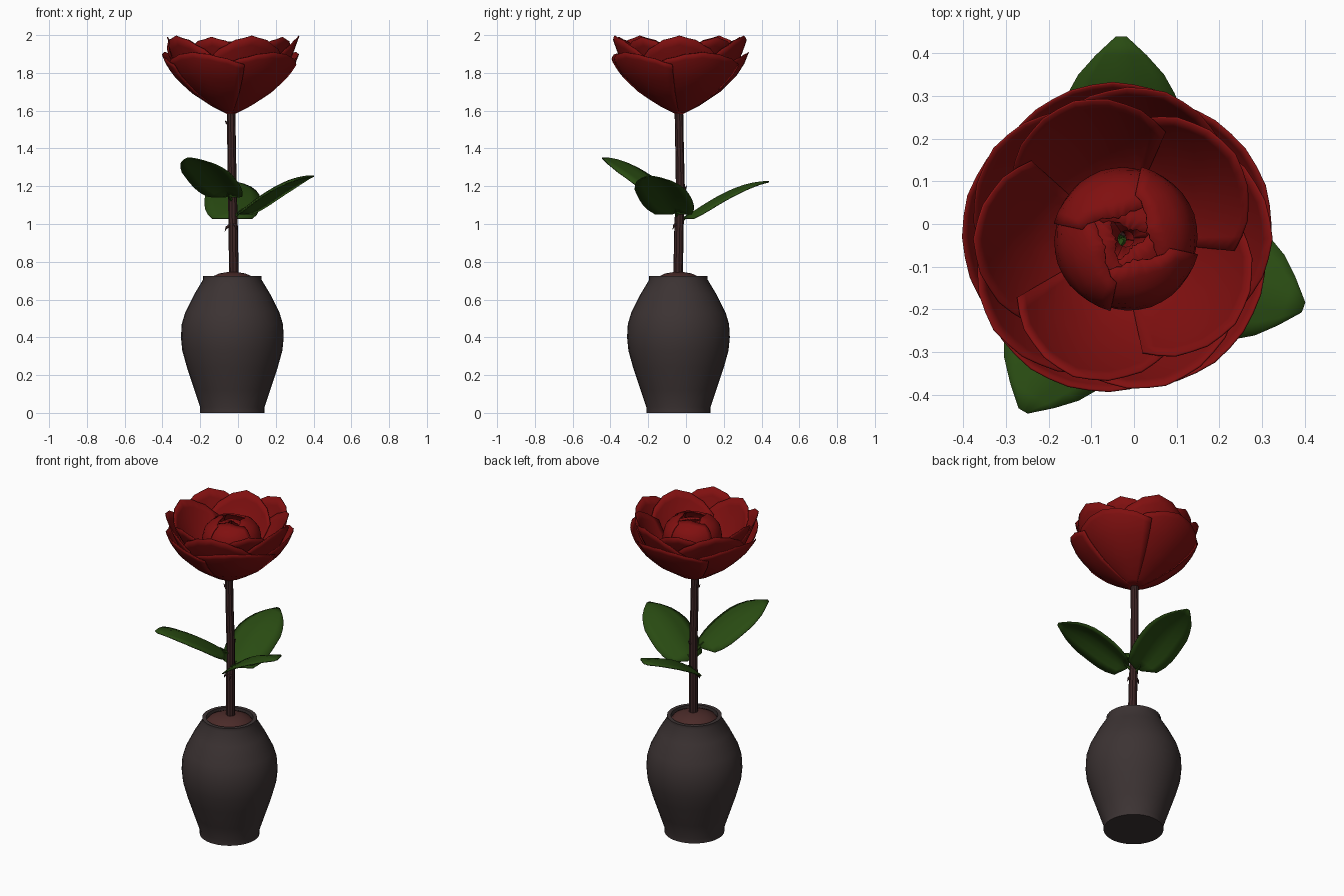
import bpy, bmesh, math
from mathutils import Vector

if "Cube" in bpy.data.objects:
    bpy.data.objects.remove(bpy.data.objects["Cube"])

def mat(name, rgb):
    m = bpy.data.materials.new(name)
    m.diffuse_color = (*rgb, 1)
    m.use_nodes = True
    m.node_tree.nodes["Principled BSDF"].inputs["Base Color"].default_value = m.diffuse_color
    return m

RED = mat("petal red", (0.216, 0.005, 0.005))
GREEN = mat("leaf green", (0.022, 0.07, 0.006))
VASE = mat("vase charcoal", (0.045, 0.033, 0.033))
STEM = mat("stem brown", (0.045, 0.018, 0.018))
SOIL = mat("soil brown", (0.07, 0.024, 0.022))
CX, CY = -0.03, -0.04

def finish(name, bm, material, angle=35, thick=0):
    me = bpy.data.meshes.new(name)
    bm.to_mesh(me)
    bm.free()
    ob = bpy.data.objects.new(name, me)
    bpy.context.collection.objects.link(ob)
    me.materials.append(material)
    bpy.ops.object.select_all(action='DESELECT')
    bpy.context.view_layer.objects.active = ob
    ob.select_set(True)
    bpy.ops.object.shade_smooth_by_angle(angle=math.radians(angle))
    if thick:
        mod = ob.modifiers.new("thickness", 'SOLIDIFY')
        mod.thickness = thick
        mod.offset = 0
    return ob

def grid(bm, rows):
    """Skin a list of equally long rows of points."""
    vs = [[bm.verts.new(p) for p in r] for r in rows]
    for a, b in zip(vs, vs[1:]):
        for i in range(len(a) - 1):
            bm.faces.new((a[i], a[i + 1], b[i + 1], b[i]))

def lathe(name, profile, material, n=32):
    bm = bmesh.new()
    grid(bm, [[(CX + r * math.cos(math.tau * i / n), CY + r * math.sin(math.tau * i / n), z)
               for i in range(n + 1)] for r, z in profile])
    bmesh.ops.remove_doubles(bm, verts=bm.verts, dist=1e-5)
    bmesh.ops.recalc_face_normals(bm, faces=bm.faces)
    return finish(name, bm, material)

def sample(profile, s):
    s = max(0, min(1, s)) * (len(profile) - 1)
    i = min(int(s), len(profile) - 2)
    return [a + (b - a) * (s - i) for a, b in zip(profile[i], profile[i + 1])]

# vase and soil
lathe("vase", [(0, 0), (0.17, 0), (0.17, 0.03), (0.2, 0.12), (0.24, 0.24), (0.265, 0.33),
               (0.272, 0.4), (0.268, 0.47), (0.25, 0.53), (0.2, 0.63), (0.155, 0.705),
               (0.155, 0.725), (0.133, 0.725), (0.133, 0.66)], VASE)
lathe("soil", [(0.136, 0.695), (0.12, 0.715), (0.07, 0.738), (0, 0.75)], SOIL)

# stem
def tube(name, pts, radii, material, n=10):
    bm = bmesh.new()
    pts = [Vector(p) for p in pts]
    axis = (pts[-1] - pts[0]).normalized()
    u = axis.orthogonal().normalized()
    w = axis.cross(u)
    grid(bm, [[p + r * (u * math.cos(math.tau * i / n) + w * math.sin(math.tau * i / n))
               for i in range(n + 1)] for p, r in zip(pts, radii)])
    bmesh.ops.remove_doubles(bm, verts=bm.verts, dist=1e-5)
    bmesh.ops.recalc_face_normals(bm, faces=bm.faces)
    return finish(name, bm, material)

tube("stem", [(-0.022, -0.042, 0.7), (-0.025, -0.038, 0.95), (-0.03, -0.03, 1.2),
              (-0.034, -0.034, 1.4), (-0.036, -0.038, 1.62)],
     [0.026, 0.025, 0.024, 0.023, 0.023], STEM)

# thorns: azimuth, height, vertical lean
for k, (a, z, lean) in enumerate([(190, 1.53, 0.02), (185, 0.99, -0.03),
                                  (75, 1.18, 0.025), (-60, 1.0, -0.03)]):
    d = Vector((math.cos(math.radians(a)), math.sin(math.radians(a)), 0))
    c = Vector((-0.029, -0.035, z))
    tube(f"thorn_{k + 1}", [c + d * 0.015, c + d * 0.032 + Vector((0, 0, lean * 0.3)),
                            c + d * 0.042 + Vector((0, 0, lean))], [0.012, 0.007, 0.0], STEM, 6)

# leaves: azimuth, base height, reach, rise
WIDTH = [(0.02,), (0.105,), (0.13,), (0.143,), (0.147,), (0.146,), (0.142,), (0.125,),
         (0.1,), (0.06,), (0.012,)]
for k, (a, z0, reach, rise) in enumerate([(90, 1.035, 0.48, 0.19), (-20, 1.06, 0.455, 0.195),
                                          (240, 1.15, 0.46, 0.2)]):
    a = math.radians(a)
    d, side = Vector((math.cos(a), math.sin(a), 0)), Vector((-math.sin(a), math.cos(a), 0))
    c = Vector((CX, CY, 0))
    rows = []
    for j in range(11):
        t = j / 10
        w = sample(WIDTH, t)[0]
        z = z0 + rise * math.sin(t * math.pi / 2)
        rows.append([c + d * (0.035 + (reach - 0.035) * t) + side * (w * v)
                     + Vector((0, 0, z - 0.05 * abs(v) ** 1.2 * w / 0.147 * (1.1 - 0.6 * t)))
                     for v in (-1, -0.66, -0.33, 0, 0.33, 0.66, 1)])
    bm = bmesh.new()
    grid(bm, rows)
    finish(f"leaf_{k + 1}", bm, GREEN, 30, 0.006)
    tube(f"leaf_stalk_{k + 1}", [c + Vector((0, 0, z0 - 0.03)), c + d * 0.06 + Vector((0, 0, z0 + 0.018))],
         [0.01, 0.007], GREEN, 6)

# flower petals, wrapped on a bowl or bud profile
def petals(name, count, profile, start, half, dip, centre=(-0.037, -0.035), swirl=0.012):
    cols, levels = 12, 10
    for k in range(count):
        a0 = math.radians(start) + math.tau * k / count
        rows = []
        for j in range(levels + 1):
            row = []
            for i in range(cols + 1):
                u = 2 * i / cols - 1
                top = 1 - dip * abs(u) ** 1.6 - 0.012 * (i % 2)
                r, z = sample(profile, top * j / levels)
                r += swirl * u * j / levels
                a = a0 + math.radians(half) * u
                row.append((centre[0] + r * math.cos(a), centre[1] + r * math.sin(a), z))
            rows.append(row)
        bm = bmesh.new()
        grid(bm, rows)
        finish(f"{name}_{k + 1}", bm, RED, 40, 0.005)

petals("outer_petal", 5, [(0.02, 1.585), (0.1, 1.625), (0.213, 1.7), (0.3, 1.785),
                          (0.342, 1.85), (0.366, 1.91)], 20, 46, 0.22, swirl=0.008)
petals("middle_petal", 5, [(0.02, 1.59), (0.09, 1.635), (0.2, 1.71), (0.28, 1.8),
                           (0.325, 1.9), (0.36, 1.997)], 0, 44, 0.28, swirl=0.008)
petals("inner_petal", 5, [(0.02, 1.6), (0.08, 1.65), (0.18, 1.72), (0.25, 1.81),
                          (0.3, 1.9), (0.338, 1.99)], 36, 42, 0.28, swirl=0.008)
BUD = (-0.019, -0.035)
petals("bud_petal", 4, [(0.02, 1.62), (0.1, 1.67), (0.152, 1.75), (0.168, 1.83), (0.155, 1.9),
                        (0.115, 1.945), (0.05, 1.965)], 20, 58, 0.12, BUD, 0.008)
petals("bud_heart_petal", 3, [(0.02, 1.63), (0.09, 1.68), (0.13, 1.76), (0.143, 1.83),
                              (0.125, 1.89), (0.085, 1.925), (0.02, 1.935)], 75, 70, 0.1, BUD, 0.006)
